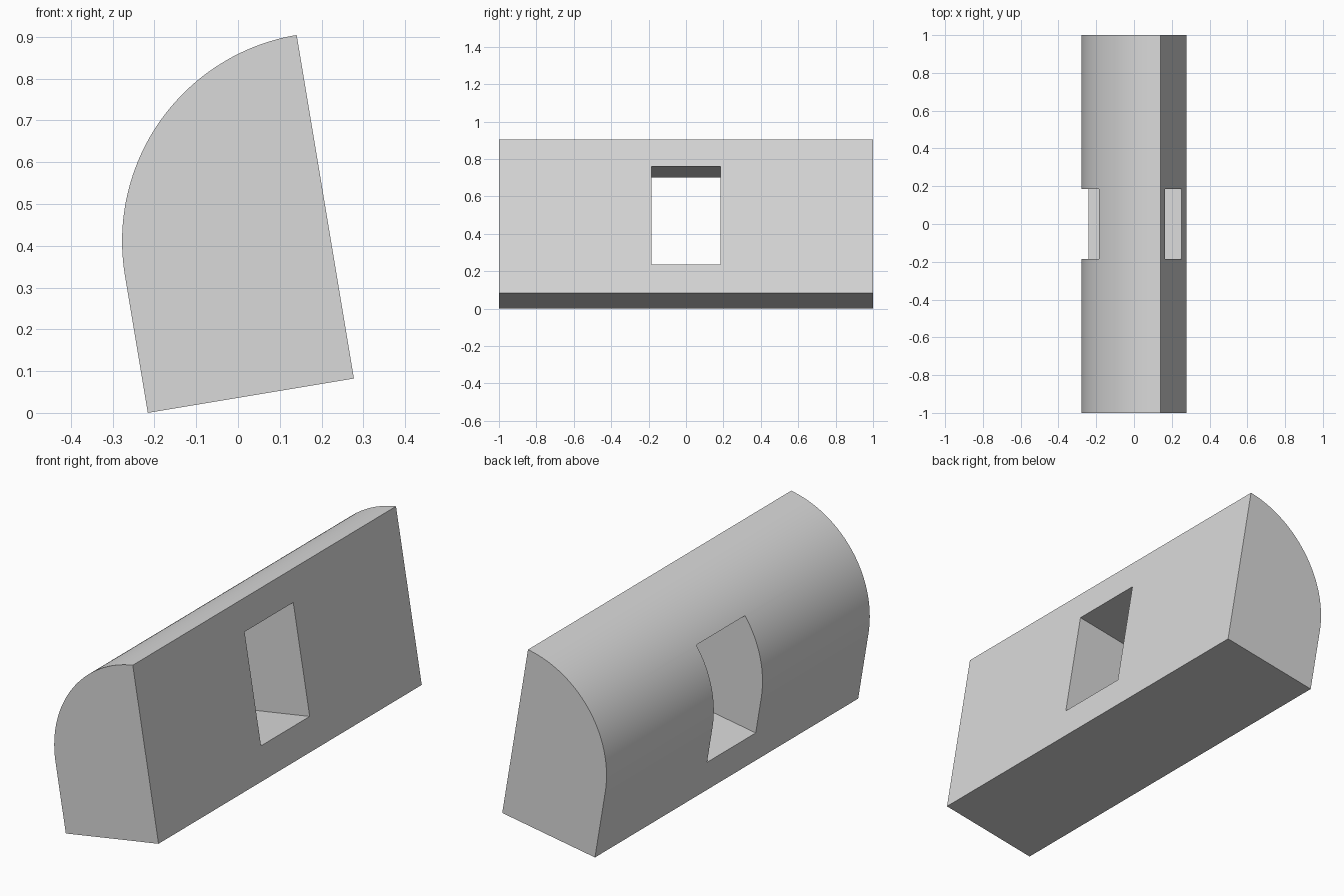
import bpy, bmesh, math
from mathutils import Matrix

cube = bpy.data.objects.get("Cube")
if cube:
    bpy.data.objects.remove(cube, do_unlink=True)

RADIUS = 0.5          # width of the block and radius of its rounded back
WALL = 1 / 3          # height of the straight back wall below the curve
TILT = math.atan(1 / 6)
SEGMENTS = 48

# Lean of the whole block, pivoting on its lower right edge
pivot_x = (RADIUS + WALL * math.sin(TILT)) / 2
lean = (Matrix.Translation((pivot_x, 0, RADIUS * math.sin(TILT)))
        @ Matrix.Rotation(-TILT, 4, 'Y'))

grey = bpy.data.materials.new("light_grey")
grey.use_nodes = True
colour = (0.7, 0.7, 0.7, 1)
grey.diffuse_color = colour
grey.node_tree.nodes["Principled BSDF"].inputs["Base Color"].default_value = colour


def extrude_profile(name, profile, half_length):
    """Extrude an x-z outline along y, then lean it."""
    bm = bmesh.new()
    face = bm.faces.new([bm.verts.new((x, -half_length, z)) for x, z in profile])
    result = bmesh.ops.extrude_face_region(bm, geom=[face])
    moved = [g for g in result["geom"] if isinstance(g, bmesh.types.BMVert)]
    bmesh.ops.translate(bm, verts=moved, vec=(0, 2 * half_length, 0))
    bmesh.ops.recalc_face_normals(bm, faces=bm.faces)
    bm.transform(lean)
    mesh = bpy.data.meshes.new(name)
    bm.to_mesh(mesh)
    bm.free()
    mesh.materials.append(grey)
    obj = bpy.data.objects.new(name, mesh)
    bpy.context.collection.objects.link(obj)
    return obj


# Block: flat base and front wall, quarter-round back
outline = [(-RADIUS, 0), (0, 0)]
for i in range(SEGMENTS + 1):
    a = math.pi / 2 * (1 + i / SEGMENTS)
    outline.append((RADIUS * math.cos(a), WALL + RADIUS * math.sin(a)))
block = extrude_profile("rounded_block", outline, 1.0)

# Rectangular window through the block
low, high = 0.155, WALL + RADIUS * math.sin(math.pi / 4)
cutter = extrude_profile("window_cutter",
                         [(-1, low), (1, low), (1, high), (-1, high)], 0.185)
cutter.hide_render = True

cut = block.modifiers.new("window", 'BOOLEAN')
cut.operation = 'DIFFERENCE'
cut.solver = 'EXACT'
cut.object = cutter

bpy.ops.object.select_all(action='DESELECT')
block.select_set(True)
bpy.context.view_layer.objects.active = block
bpy.ops.object.modifier_apply(modifier=cut.name)
bpy.data.objects.remove(cutter, do_unlink=True)
bpy.ops.object.shade_smooth_by_angle(angle=math.radians(30))
